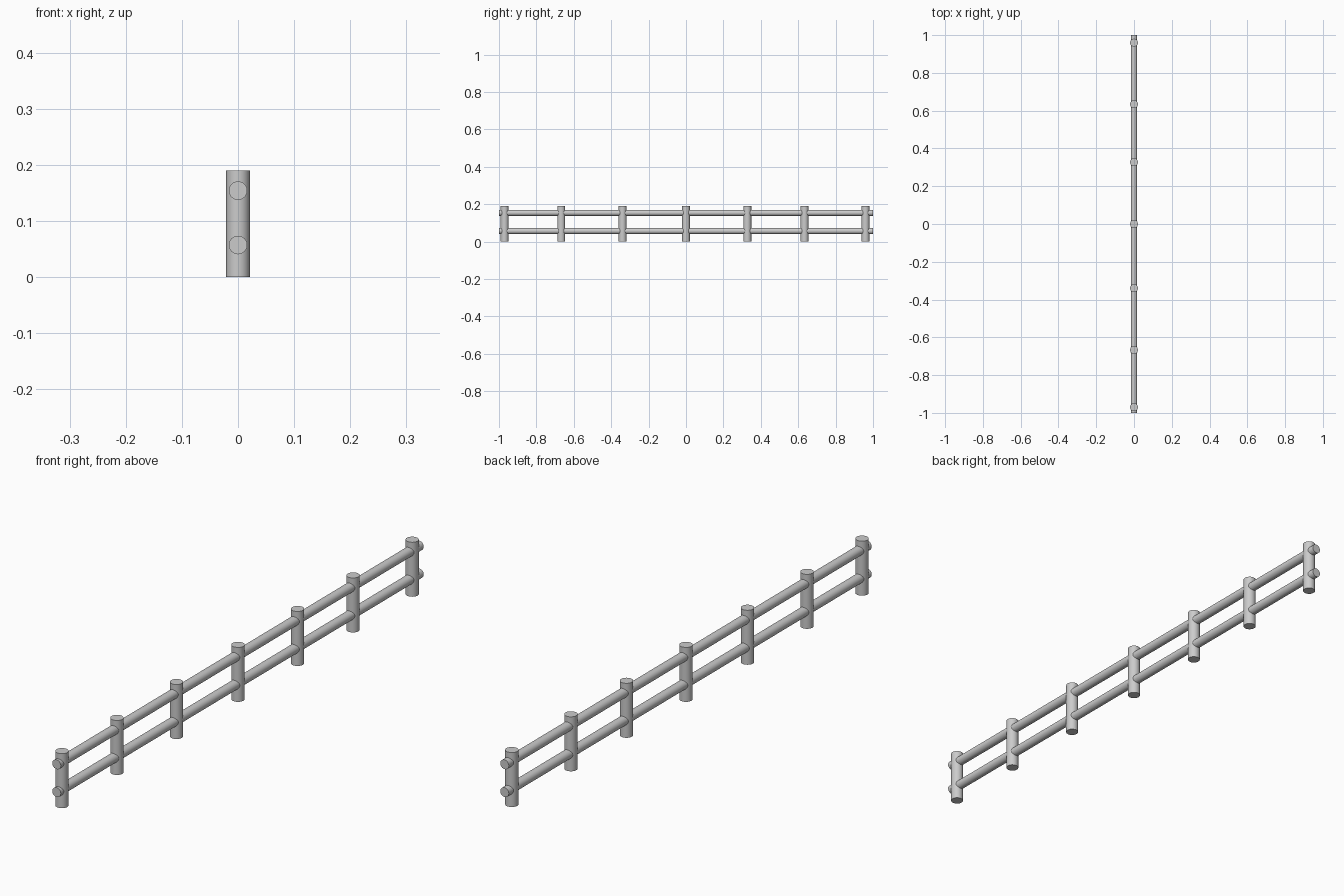
import bpy
import math

if "Cube" in bpy.data.objects:
    bpy.data.objects.remove(bpy.data.objects["Cube"])

POST_R, POST_H = 0.021, 0.19
RAIL_R, RAIL_LEN = 0.0165, 2.0


def cylinder(name, radius, depth, location, rotation=(0, 0, 0)):
    bpy.ops.mesh.primitive_cylinder_add(vertices=32, radius=radius, depth=depth,
                                        location=location, rotation=rotation)
    obj = bpy.context.object
    obj.name = name
    bpy.ops.object.shade_smooth_by_angle(angle=math.radians(30))
    return obj


# Upright posts, slightly unevenly spaced along the fence
for i, y in enumerate((-0.97, -0.667, -0.339, 0.0, 0.328, 0.634, 0.96)):
    cylinder(f"post_{i + 1}", POST_R, POST_H, (0, y, POST_H / 2))

# Two long horizontal rails running through the posts
for name, z in (("lower_rail", 0.057), ("upper_rail", 0.154)):
    cylinder(name, RAIL_R, RAIL_LEN, (0, 0, z), (math.pi / 2, 0, 0))
